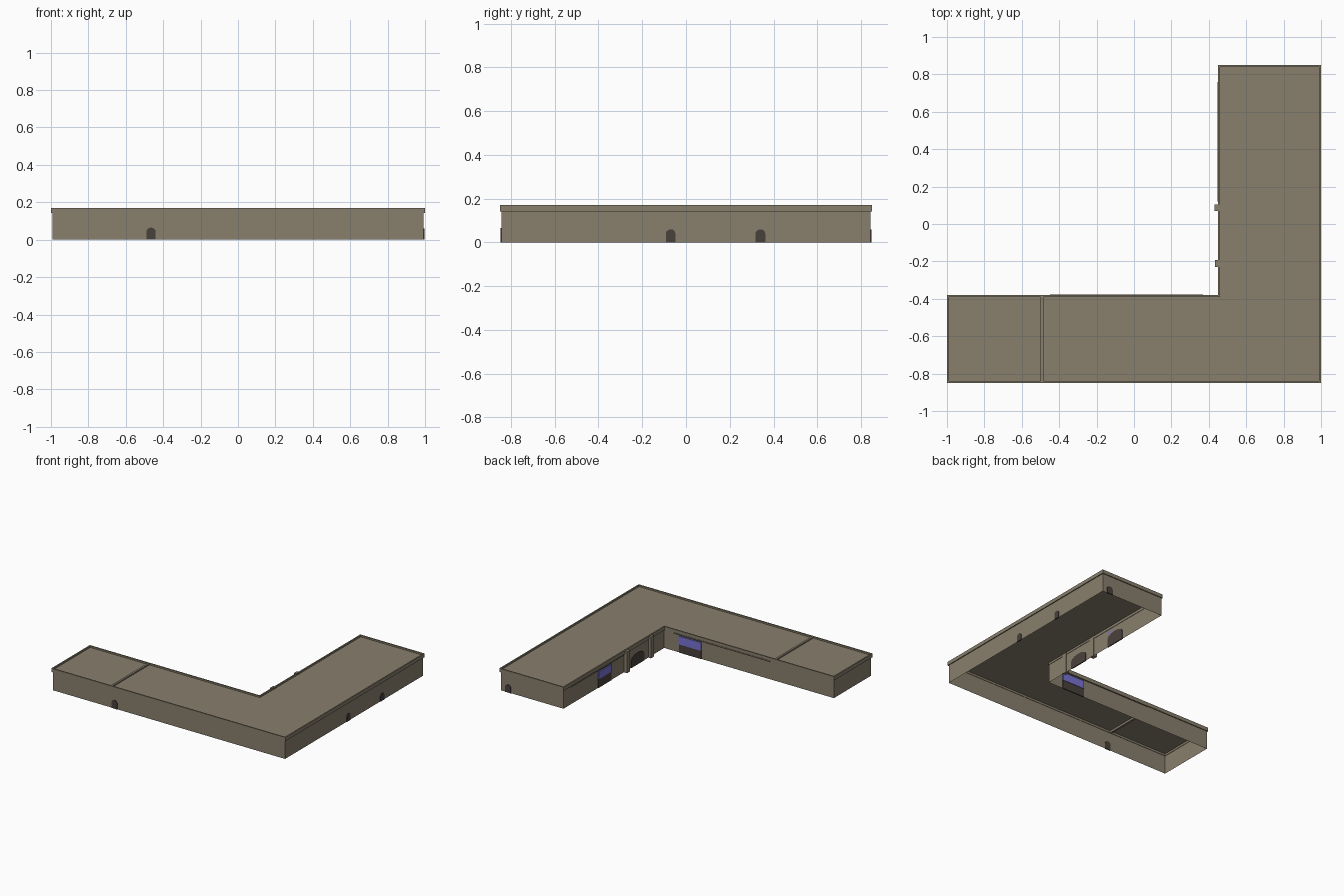
import bpy, bmesh, math
from mathutils import Vector

if "Cube" in bpy.data.objects:
    bpy.data.objects.remove(bpy.data.objects["Cube"])


def material(name, col):
    m = bpy.data.materials.new(name)
    m.diffuse_color = (*col, 1)
    m.use_nodes = True
    m.node_tree.nodes["Principled BSDF"].inputs["Base Color"].default_value = m.diffuse_color
    return m


STONE = material("sandy_stone", (0.25, 0.215, 0.155))
DARK = material("dark_doorway", (0.066, 0.052, 0.044))
BLUE = material("blue_awning", (0.19, 0.17, 0.66))


def outline(d, z):
    """L-shaped footprint, moved inward by d, at height z."""
    return [(-1 + d, -.85 + d, z), (1 - d, -.85 + d, z), (1 - d, .85 - d, z),
            (.45 + d, .85 - d, z), (.45 + d, -.38 - d, z), (-1 + d, -.38 - d, z)]


def finish(name, bm, mat, recalc=True):
    if recalc:
        bmesh.ops.recalc_face_normals(bm, faces=bm.faces)
    me = bpy.data.meshes.new(name)
    bm.to_mesh(me)
    bm.free()
    me.materials.append(mat)
    ob = bpy.data.objects.new(name, me)
    bpy.context.collection.objects.link(ob)
    return ob


def bands(name, loops, mat, closed=False):
    """Skin a series of L-shaped loops."""
    bm = bmesh.new()
    rings = [[bm.verts.new(p) for p in lp] for lp in loops]
    pairs = list(zip(rings, rings[1:]))
    if closed:
        pairs.append((rings[-1], rings[0]))
    for a, b in pairs:
        n = len(a)
        for i in range(n):
            j = (i + 1) % n
            bm.faces.new((a[i], a[j], b[j], b[i]))
    return finish(name, bm, mat, closed)


def box(name, x0, x1, y0, y1, z0, z1, mat):
    bm = bmesh.new()
    bmesh.ops.create_cube(bm, size=1)
    for v in bm.verts:
        v.co = Vector(((x0 + x1) / 2 + v.co.x * (x1 - x0),
                       (y0 + y1) / 2 + v.co.y * (y1 - y0),
                       (z0 + z1) / 2 + v.co.z * (z1 - z0)))
    return finish(name, bm, mat)


def arch(name, axis, wall, c, w, h, rise, mat=DARK, t=.004):
    """Arched plate through a wall; axis is the wall's normal."""
    prof = [(c - w / 2, 0), (c + w / 2, 0)]
    for i in range(7):
        a = math.pi * i / 6
        prof.append((c + w / 2 * math.cos(a), h - rise + rise * math.sin(a)))
    bm = bmesh.new()
    sides = []
    for s in (wall - t, wall + t):
        sides.append([bm.verts.new((s, u, z) if axis == 'x' else (u, s, z))
                      for u, z in prof])
    a, b = sides
    bm.faces.new(a)
    bm.faces.new(b[::-1])
    for i in range(len(a)):
        j = (i + 1) % len(a)
        bm.faces.new((a[i], b[i], b[j], a[j]))
    return finish(name, bm, mat)


# Building shell, open underneath
IN = .007
bands("walls", [outline(IN, 0), outline(IN, .158)], STONE)
bm = bmesh.new()
bm.faces.new([bm.verts.new(p) for p in outline(IN, .158)])
finish("roof", bm, STONE, False)

# Overhanging parapet rim and roof divider
bands("parapet_rim", [outline(0, .142), outline(0, .17),
                      outline(.01, .17), outline(.01, .142)], STONE, True)
box("roof_divider", -.5, -.485, -.845, -.385, .142, .168, STONE)

# Thin trim strips along the courtyard walls
box("courtyard_trim_long", -.45, .37, -.39, -.377, .138, .146, STONE)
box("courtyard_trim_side", .446, .46, .12, .76, .138, .146, STONE)

# Small arched doors on the outer walls
arch("front_door", 'y', -.85 + IN, -.465, .05, .065, .022)
arch("right_door_near", 'x', 1 - IN, -.07, .042, .06, .018)
arch("right_door_far", 'x', 1 - IN, .34, .045, .06, .02)
arch("back_door", 'y', .85 - IN, .93, .05, .06, .02)

# Wide openings facing the courtyard
arch("courtyard_arch_inner", 'x', .45 + IN, -.06, .16, .09, .035)
arch("courtyard_arch_outer", 'x', .45 + IN, .34, .16, .1, .035)
box("courtyard_gate", .14, .33, -.391, -.383, 0, .07, DARK)

# Blue panels above the openings
box("awning_side", .45, .457, .26, .42, .068, .125, BLUE)
box("awning_long", .14, .33, -.387, -.38, .065, .128, BLUE)

# Courtyard pilasters
box("pilaster_outer", .43, .462, .07, .105, 0, .165, STONE)
box("pilaster_inner", .434, .462, -.23, -.192, 0, .165, STONE)
